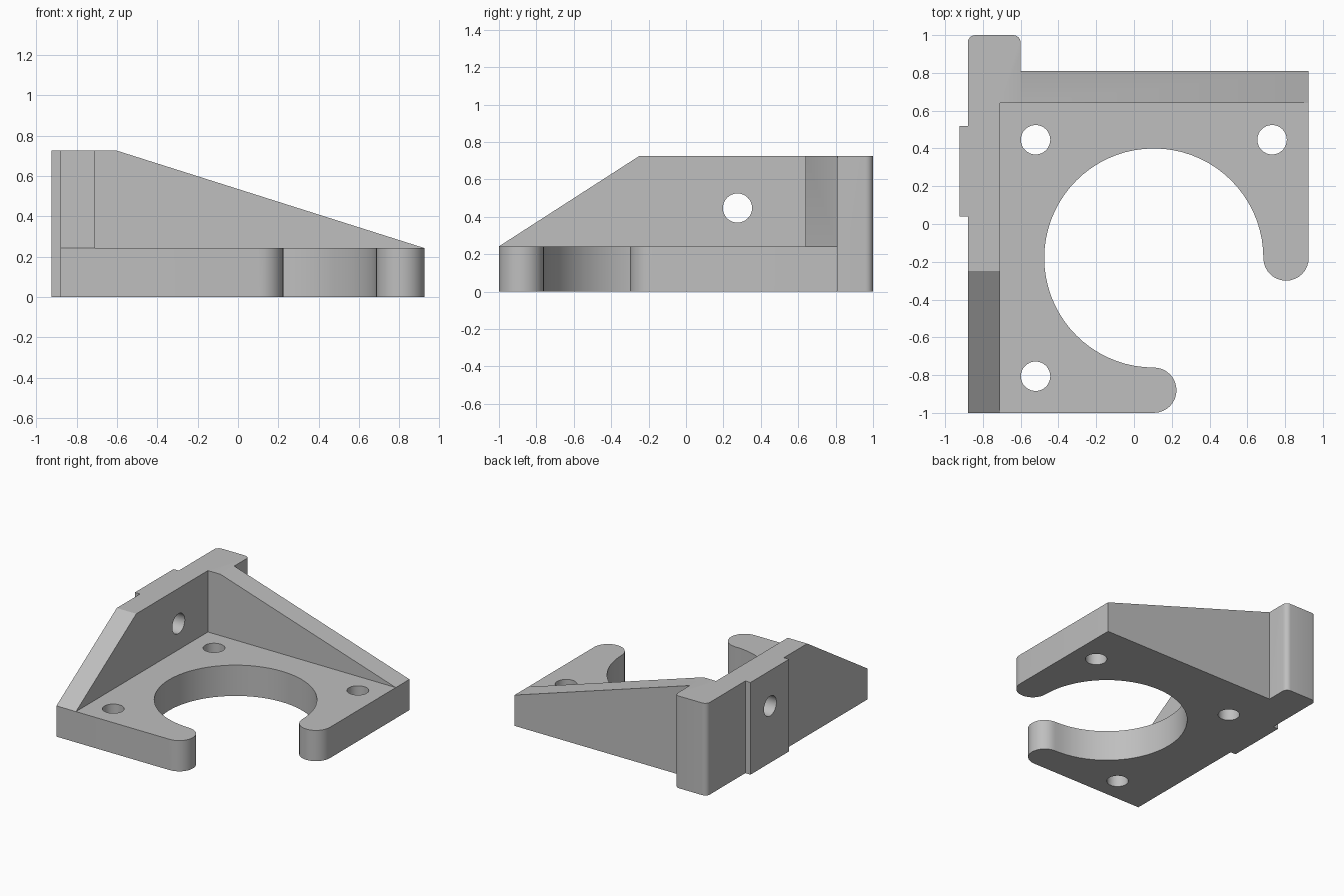
import bpy, bmesh
from math import cos, sin, radians
from mathutils import Vector

if "Cube" in bpy.data.objects:
    bpy.data.objects.remove(bpy.data.objects["Cube"], do_unlink=True)

grey = bpy.data.materials.new("plain grey")
grey.use_nodes = True
colour = (0.52, 0.52, 0.52, 1)
grey.diffuse_color = colour
grey.node_tree.nodes["Principled BSDF"].inputs["Base Color"].default_value = colour

HEIGHT, PLATE = 0.725, 0.242          # full height, base plate thickness
LEFT, RIGHT, BACK = -0.88, 0.925, 0.81
CX, CY, BORE, TIP = 0.105, -0.18, 0.58, 0.12
HOLE, PITCH = 0.078, 0.626


def arc(x, y, r, start, end, steps):
    angles = [radians(start + (end - start) * i / steps) for i in range(steps + 1)]
    return [(x + r * cos(a), y + r * sin(a)) for a in angles]


def prism(name, outline, axis, low, high):
    """Extrude a 2D outline along one axis; the outline uses the other two."""
    def place(u, v, w):
        return {"x": (w, u, v), "y": (u, w, v), "z": (u, v, w)}[axis]
    bm = bmesh.new()
    face = bm.faces.new([bm.verts.new(place(u, v, low)) for u, v in outline])
    grown = bmesh.ops.extrude_face_region(bm, geom=[face])["geom"]
    moved = [g for g in grown if isinstance(g, bmesh.types.BMVert)]
    bmesh.ops.translate(bm, verts=moved, vec=Vector(place(0, 0, high - low)))
    bmesh.ops.recalc_face_normals(bm, faces=bm.faces)
    mesh = bpy.data.meshes.new(name)
    bm.to_mesh(mesh)
    bm.free()
    obj = bpy.data.objects.new(name, mesh)
    bpy.context.collection.objects.link(obj)
    mesh.materials.append(grey)
    return obj


# Footprint: open-sided bore with rounded jaws, rear post and side key
outline = [(LEFT, -1)]
outline += arc(CX, CY - BORE - TIP, TIP, -90, 90, 16)
outline += arc(CX, CY, BORE, 270, 0, 54)[1:]
outline += arc(CX + BORE + TIP, CY, TIP, 180, 360, 16)[1:]
outline += [(RIGHT, BACK), (-0.6, BACK)]
outline += arc(-0.64, 0.96, 0.04, 0, 90, 6)
outline += arc(LEFT + 0.04, 0.96, 0.04, 90, 180, 6)
outline += [(LEFT, 0.52), (-0.925, 0.52), (-0.925, 0.04), (LEFT, 0.04)]
bracket = prism("motor_bracket", outline, "z", 0, HEIGHT)

# Space above the plate, inside the two walls
cutters = [prism("pocket_cutter", [(-0.71, -2), (2, -2), (2, 0.64), (-0.71, 0.64)],
                 "z", PLATE, 1)]


def slope_cutter(name, top, foot, axis, low, high):
    """Wedge above the line from the top edge down to the plate corner."""
    a, b = Vector((top, HEIGHT)), Vector((foot, PLATE))
    step = (b - a) * 0.2
    points = [a - step, b + step, (b.x + step.x, 1.5), (a.x - step.x, 1.5)]
    return prism(name, [tuple(p) for p in points], axis, low, high)


# Sloping tops of the side wall and rear wall
cutters.append(slope_cutter("side_slope_cutter", -0.25, -1, "x", -2, 2))
cutters.append(slope_cutter("rear_slope_cutter", -0.6, RIGHT, "y", -2, BACK + 0.1))

# Screw holes in the plate and the cross hole in the side wall
for sx, sy in ((-1, 1), (1, 1), (-1, -1)):
    ring = arc(CX + sx * PITCH, CY + sy * PITCH, HOLE, 0, 360, 32)[:-1]
    cutters.append(prism("screw_hole_cutter", ring, "z", -0.1, 0.5))
cutters.append(prism("cross_hole_cutter", arc(0.275, 0.447, HOLE, 0, 360, 32)[:-1],
                     "x", -1.2, -0.5))

bpy.ops.object.select_all(action="DESELECT")
bracket.select_set(True)
bpy.context.view_layer.objects.active = bracket
for cutter in cutters:
    cutter.hide_render = True
    mod = bracket.modifiers.new("cut", "BOOLEAN")
    mod.operation, mod.solver, mod.object = "DIFFERENCE", "EXACT", cutter
    bpy.ops.object.modifier_apply(modifier=mod.name)
    bpy.data.objects.remove(cutter, do_unlink=True)

bpy.ops.object.shade_smooth_by_angle(angle=radians(30))
